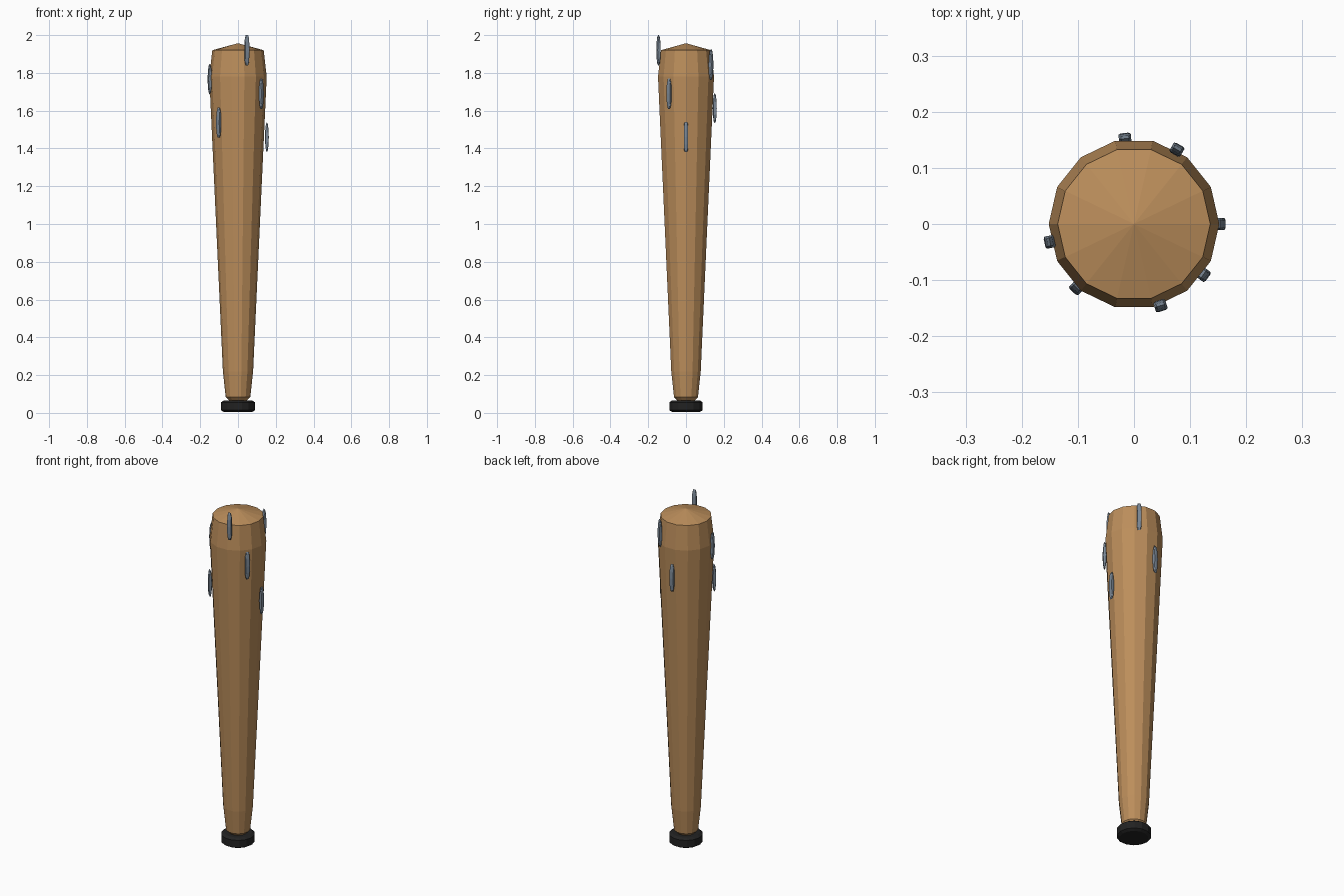
import bpy, bmesh, math
from mathutils import Matrix

if "Cube" in bpy.data.objects:
    bpy.data.objects.remove(bpy.data.objects["Cube"])


def material(name, rgb):
    m = bpy.data.materials.new(name)
    m.diffuse_color = (*rgb, 1)
    m.use_nodes = True
    m.node_tree.nodes["Principled BSDF"].inputs["Base Color"].default_value = m.diffuse_color
    return m


wood = material("warm wood", (0.50, 0.27, 0.105))
black = material("black grip", (0.016, 0.016, 0.016))
steel = material("blue grey steel", (0.20, 0.25, 0.31))


def lathe(name, profile, sides, mat):
    """Revolve (radius, z) points around z; radius 0 makes a pole."""
    bm = bmesh.new()
    rings = []
    for r, z in profile:
        if r == 0:
            rings.append([bm.verts.new((0, 0, z))] * sides)
        else:
            rings.append([bm.verts.new((r * math.cos(2 * math.pi * k / sides),
                                        r * math.sin(2 * math.pi * k / sides), z))
                          for k in range(sides)])
    for a, b in zip(rings, rings[1:]):
        for k in range(sides):
            n = (k + 1) % sides
            corners = list(dict.fromkeys((a[k], a[n], b[n], b[k])))
            bm.faces.new(corners)
    bmesh.ops.recalc_face_normals(bm, faces=bm.faces)
    mesh = bpy.data.meshes.new(name)
    bm.to_mesh(mesh)
    bm.free()
    mesh.materials.append(mat)
    ob = bpy.data.objects.new(name, mesh)
    bpy.context.collection.objects.link(ob)
    return ob


# Tapered wooden bat with a shallow pointed top
lathe("bat_body", [(0, 0.06), (0.042, 0.06), (0.065, 0.083), (0.08, 0.22),
                   (0.152, 1.78), (0.136, 1.92), (0, 1.957)], 14, wood)

# Dark end knob with chamfered rims
lathe("end_knob", [(0, 0.005), (0.075, 0.005), (0.09, 0.014), (0.09, 0.056),
                   (0.075, 0.066), (0, 0.068)], 14, black)

# Tall thin studs spiralling around the head
for i in range(7):
    angle = math.radians(-132 * i)
    stud = lathe("stud_%d" % (i + 1), [(0, -0.011), (0.8, -0.011), (1, -0.007),
                                       (1, 0.007), (0.8, 0.011), (0, 0.011)], 12, steel)
    # lathe axis turned to the tangent, disc stretched upward
    stud.data.transform(Matrix.Translation((0, 0, 1.46 + 0.0767 * i))
                        @ Matrix.Rotation(angle, 4, 'Z')
                        @ Matrix.Translation((0.153, 0, 0))
                        @ Matrix.Diagonal((0.010, 1, 0.08, 1))
                        @ Matrix.Rotation(math.pi / 2, 4, 'X'))
